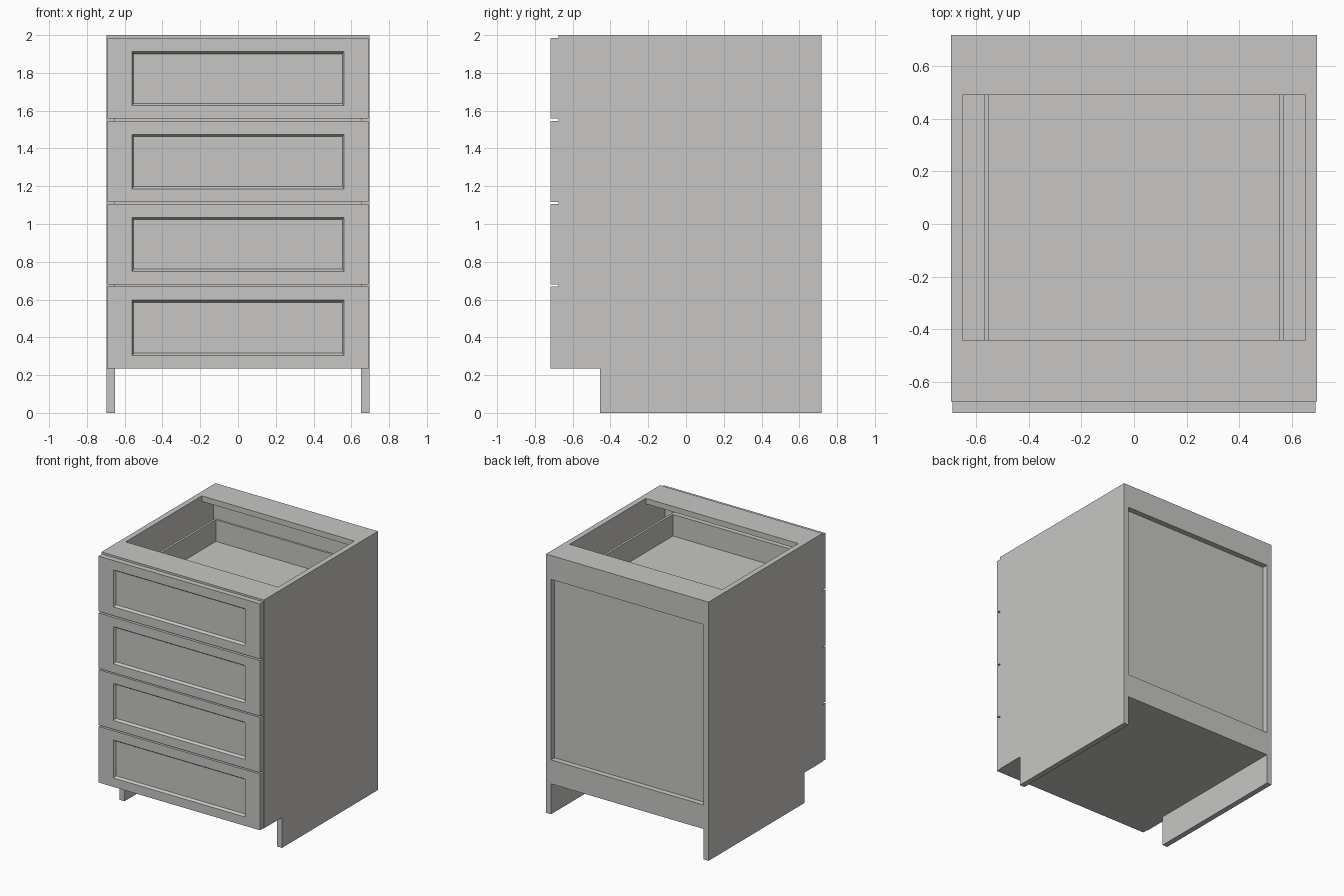
import bpy, bmesh

if "Cube" in bpy.data.objects:
    bpy.data.objects.remove(bpy.data.objects["Cube"])

grey = bpy.data.materials.new("warm_grey_paint")
grey.diffuse_color = (0.57, 0.565, 0.55, 1)
grey.use_nodes = True
grey.node_tree.nodes["Principled BSDF"].inputs["Base Color"].default_value = grey.diffuse_color


def finish(name, bm):
    bmesh.ops.recalc_face_normals(bm, faces=bm.faces)
    mesh = bpy.data.meshes.new(name)
    bm.to_mesh(mesh)
    bm.free()
    mesh.materials.append(grey)
    obj = bpy.data.objects.new(name, mesh)
    bpy.context.collection.objects.link(obj)
    return obj


def add_box(bm, x0, x1, y0, y1, z0, z1):
    verts = bmesh.ops.create_cube(bm, size=1)["verts"]
    for v in verts:
        v.co.x = x1 if v.co.x > 0 else x0
        v.co.y = y1 if v.co.y > 0 else y0
        v.co.z = z1 if v.co.z > 0 else z0


def box(name, *dims):
    bm = bmesh.new()
    add_box(bm, *dims)
    return finish(name, bm)


W, WI = 0.695, 0.652              # outer and inner half width
FRONT, CARCASS, BACK = -0.717, -0.675, 0.717
KICK, T = 0.235, 0.043            # underside height, board thickness

# Side panels with the toe notch
profile = [(-0.455, 0), (BACK, 0), (BACK, 2), (CARCASS, 2), (CARCASS, KICK), (-0.455, KICK)]
for side, x0, x1 in (("left", -W, -WI), ("right", WI, W)):
    bm = bmesh.new()
    face = bm.faces.new([bm.verts.new((x0, y, z)) for y, z in profile])
    ext = bmesh.ops.extrude_face_region(bm, geom=[face])["geom"]
    bmesh.ops.translate(bm, vec=(x1 - x0, 0, 0),
                        verts=[g for g in ext if isinstance(g, bmesh.types.BMVert)])
    finish(side + "_side_panel", bm)

# Carcass boards
box("bottom_panel", -WI, WI, CARCASS, BACK, KICK, KICK + T)
box("top_front_stretcher", -WI, WI, CARCASS, -0.44, 2 - T, 2)
box("top_back_stretcher", -WI, WI, 0.49, BACK, 2 - T, 2)
box("back_top_rail", -WI, WI, BACK - T, BACK, 1.815, 2 - T)
box("back_bottom_rail", -WI, WI, BACK - T, BACK, KICK + T, 0.42)
box("back_panel", -WI, WI, 0.632, BACK - T, KICK + T, 2 - T)


# Drawer front with a recessed panel and sloped moulding
def drawer_front(name, z0, z1):
    bm = bmesh.new()

    def ring(hw, y, a, b):
        return [bm.verts.new(c) for c in ((-hw, y, a), (hw, y, a), (hw, y, b), (-hw, y, b))]

    rings = [ring(0.69, CARCASS, z0, z1), ring(0.69, FRONT, z0, z1),
             ring(0.562, FRONT, z0 + 0.069, z1 - 0.072),
             ring(0.552, FRONT + 0.018, z0 + 0.081, z1 - 0.084)]
    for r, s in zip(rings, rings[1:]):
        for i in range(4):
            j = (i + 1) % 4
            bm.faces.new((r[i], r[j], s[j], s[i]))
    bm.faces.new(rings[0])
    bm.faces.new(rings[-1])
    finish(name, bm)


# Open drawer box behind each front
def drawer_box(name, z0):
    bm = bmesh.new()
    low, floor, top = z0 + 0.075, z0 + 0.105, z0 + 0.272
    ox, ix = 0.57, 0.553
    add_box(bm, -ix, ix, -0.63, 0.52, low, floor)
    add_box(bm, -ox, -ix, CARCASS, 0.537, low, top)
    add_box(bm, ix, ox, CARCASS, 0.537, low, top)
    add_box(bm, -ix, ix, CARCASS, -0.63, low, top)
    add_box(bm, -ix, ix, 0.52, 0.537, low, top)
    finish(name, bm)


for n, (z0, z1) in enumerate(((0.235, 0.669), (0.68, 1.107), (1.117, 1.546), (1.558, 1.985)), 1):
    drawer_front(f"drawer_front_{n}", z0, z1)
    drawer_box(f"drawer_box_{n}", z0)
